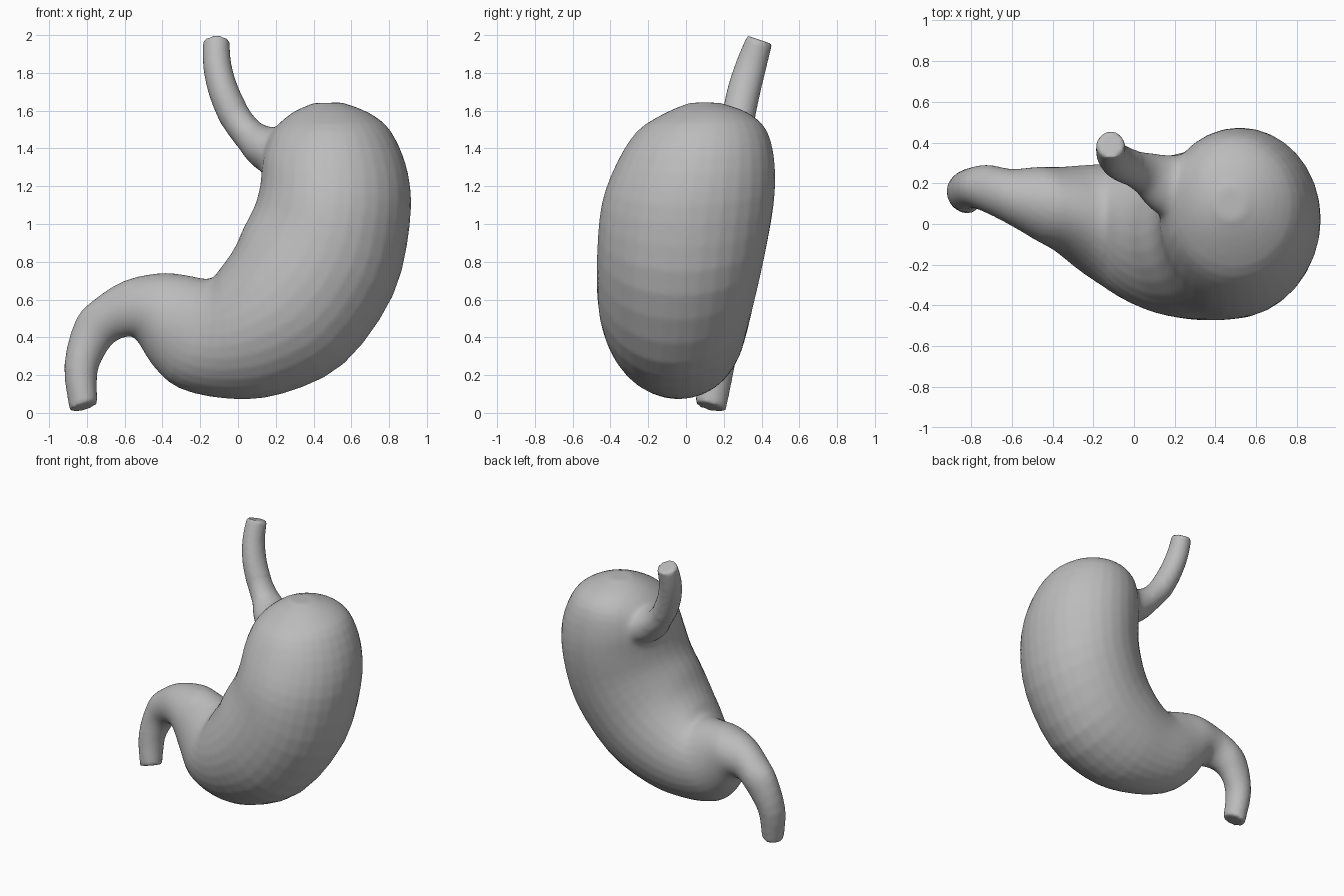
import bpy, bmesh
from math import cos, sin, pi
from mathutils import Vector

cube = bpy.data.objects.get("Cube")
if cube:
    bpy.data.objects.remove(cube, do_unlink=True)

SIDES = 32
STEPS = 3

grey = bpy.data.materials.new("soft grey")
grey.use_nodes = True
grey.diffuse_color = (0.5, 0.5, 0.5, 1)
grey.node_tree.nodes["Principled BSDF"].inputs["Base Color"].default_value = (0.5, 0.5, 0.5, 1)


def refine(rows):
    """Add in-between rows along a smooth curve through the given ones."""
    fine = []
    for i in range(len(rows) - 1):
        p, q, r, s = (rows[min(max(k, 0), len(rows) - 1)] for k in range(i - 1, i + 3))
        for step in range(STEPS):
            t = step / STEPS
            fine.append([b + t / 2 * (c - a + t * (2 * a - 5 * b + 4 * c - d + t * (3 * (b - c) + d - a)))
                         for a, b, c, d in zip(p, q, r, s)])
    return fine + [rows[-1]]


def loft(bm, rings):
    """Skin a closed tube over rings given as (centre, half axis, half axis)."""
    loops = []
    for centre, u, v in rings:
        angles = [2 * pi * i / SIDES for i in range(SIDES)]
        loops.append([bm.verts.new(centre + u * cos(a) + v * sin(a)) for a in angles])
    for low, high in zip(loops, loops[1:]):
        for i in range(SIDES):
            j = (i + 1) % SIDES
            bm.faces.new((low[i], low[j], high[j], high[i]))
    bm.faces.new(reversed(loops[0]))
    bm.faces.new(loops[-1])


def sac_rings(sections):
    """Ovals spanning the short curve (a) and the long curve (b)."""
    rings = []
    for ax, az, bx, bz, y, depth, tilt in refine(sections):
        a, b = Vector((ax, y, az)), Vector((bx, y, bz))
        rings.append(((a + b) / 2, (b - a) / 2, Vector((0, depth, tilt))))
    return rings


def tube_rings(path):
    """Rings square to a path of (x, y, z, height radius, depth radius)."""
    points = refine(path)
    centres = [Vector(p[:3]) for p in points]
    rings = []
    for i, centre in enumerate(centres):
        before, after = centres[max(i - 1, 0)], centres[min(i + 1, len(centres) - 1)]
        along = (after - before).normalized()
        u = along.cross(Vector((0, 1, 0))).normalized()
        rings.append((centre, u * points[i][3], along.cross(u) * points[i][4]))
    return rings


# Curved sac, from the narrow outlet up to the rounded dome
sac_sections = [
    (-.89, .01, -.745, .05, .13, .08, -.02),
    (-.92, .25, -.745, .21, .16, .095, 0),
    (-.86, .49, -.71, .30, .18, .10, 0),
    (-.76, .60, -.66, .37, .17, .12, 0),
    (-.60, .70, -.60, .40, .13, .14, 0),
    (-.41, .74, -.54, .39, .10, .18, 0),
    (-.28, .73, -.45, .25, .07, .21, 0),
    (-.15, .71, -.31, .13, .02, .27, 0),
    (-.09, .77, -.05, .075, -.03, .33, 0),
    (-.02, .87, .23, .10, -.055, .38, 0),
    (.03, .98, .56, .26, -.055, .415, 0),
    (.09, 1.10, .82, .62, -.025, .445, 0),
    (.12, 1.22, .91, 1.0, .01, .455, 0),
    (.13, 1.36, .90, 1.27, .05, .42, 0),
    (.18, 1.49, .81, 1.49, .085, .345, 0),
    (.28, 1.585, .69, 1.59, .11, .22, 0),
    (.40, 1.64, .55, 1.643, .10, .08, 0),
]

# Inlet tube, flaring where it meets the sac
inlet_path = [
    (-.115, .39, 1.975, .07, .07),
    (-.11, .345, 1.84, .075, .082),
    (-.075, .305, 1.70, .08, .088),
    (-.01, .275, 1.56, .085, .09),
    (.065, .245, 1.465, .09, .11),
    (.15, .20, 1.40, .12, .15),
    (.25, .17, 1.36, .13, .17),
]

bm = bmesh.new()
loft(bm, sac_rings(sac_sections))
loft(bm, tube_rings(inlet_path))
bmesh.ops.recalc_face_normals(bm, faces=bm.faces)
mesh = bpy.data.meshes.new("stomach")
bm.to_mesh(mesh)
bm.free()
mesh.materials.append(grey)
stomach = bpy.data.objects.new("stomach", mesh)
bpy.context.collection.objects.link(stomach)
bpy.context.view_layer.objects.active = stomach
stomach.select_set(True)

# Fuse tube and sac into one skin
fuse = stomach.modifiers.new("fuse", 'REMESH')
fuse.mode = 'VOXEL'
fuse.voxel_size = 0.015
bpy.ops.object.modifier_apply(modifier=fuse.name)

# Soften the whole skin a little, and the joint more
joint = Vector((.13, .2, 1.42))
bm = bmesh.new()
bm.from_mesh(stomach.data)
near = [v for v in bm.verts if (v.co - joint).length < .25]
for verts, rounds in ((bm.verts[:], 2), (near, 12)):
    for _ in range(rounds):
        bmesh.ops.smooth_vert(bm, verts=verts, factor=.5,
                              use_axis_x=True, use_axis_y=True, use_axis_z=True)
bm.to_mesh(stomach.data)
bm.free()
bpy.ops.object.shade_smooth()
